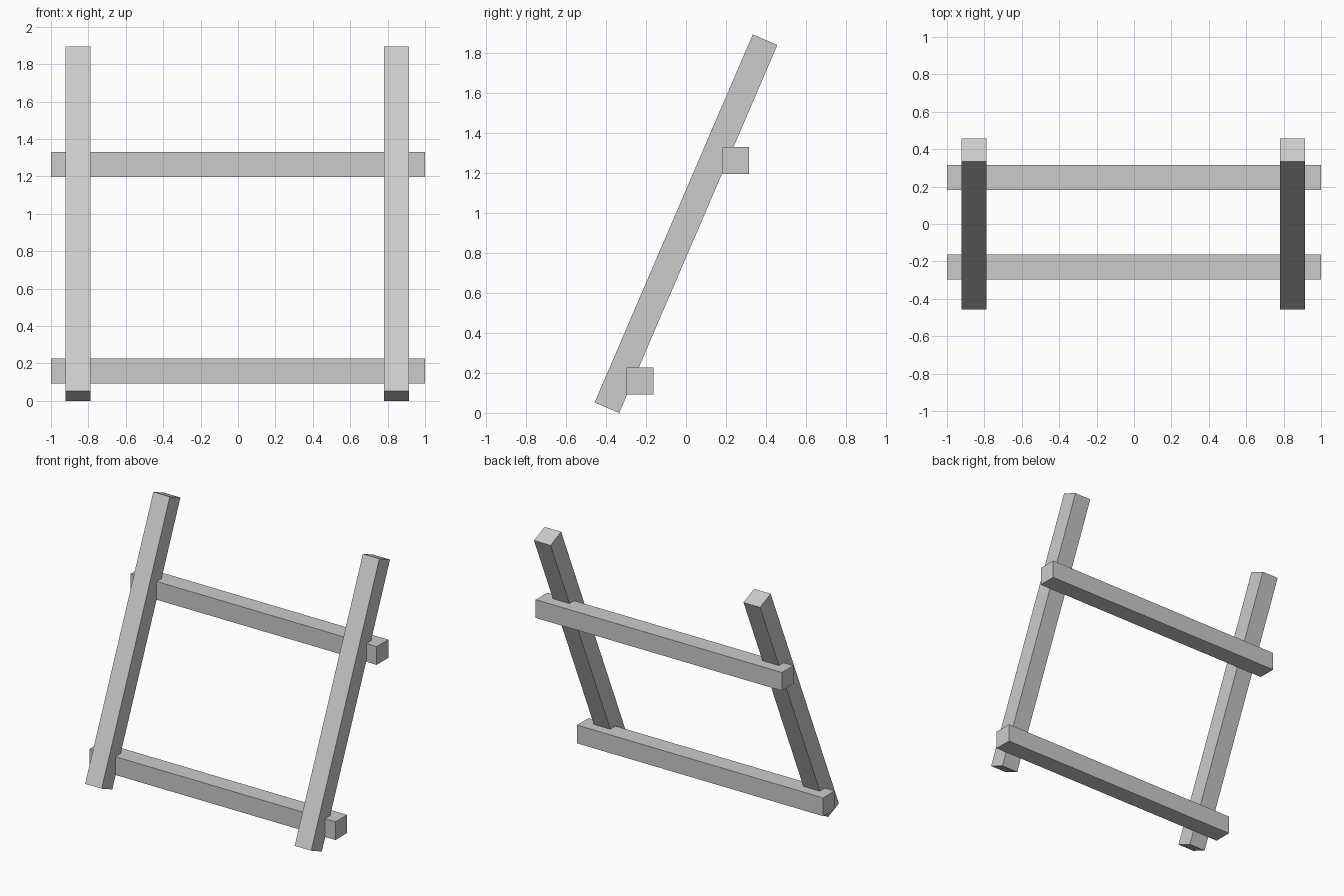
import bpy
from math import radians

if "Cube" in bpy.data.objects:
    bpy.data.objects.remove(bpy.data.objects["Cube"])

BEAM = 0.134            # square section shared by all beams
LEAN = radians(-23.25)  # posts lean back towards +y


def beam(name, size, location, lean=0.0):
    bpy.ops.mesh.primitive_cube_add(size=1, location=location, rotation=(lean, 0, 0))
    obj = bpy.context.object
    obj.name = name
    obj.scale = size
    bpy.ops.object.transform_apply(location=False, rotation=False, scale=True)
    return obj


# Leaning side posts
for name, x in (("left_post", -0.855), ("right_post", 0.848)):
    beam(name, (BEAM, BEAM, 2.005), (x, 0, 0.947), LEAN)

# Horizontal rails behind the posts
for name, y, z in (("lower_rail", -0.230, 0.159), ("upper_rail", 0.249, 1.263)):
    beam(name, (2.0, BEAM, BEAM), (0, y, z))
